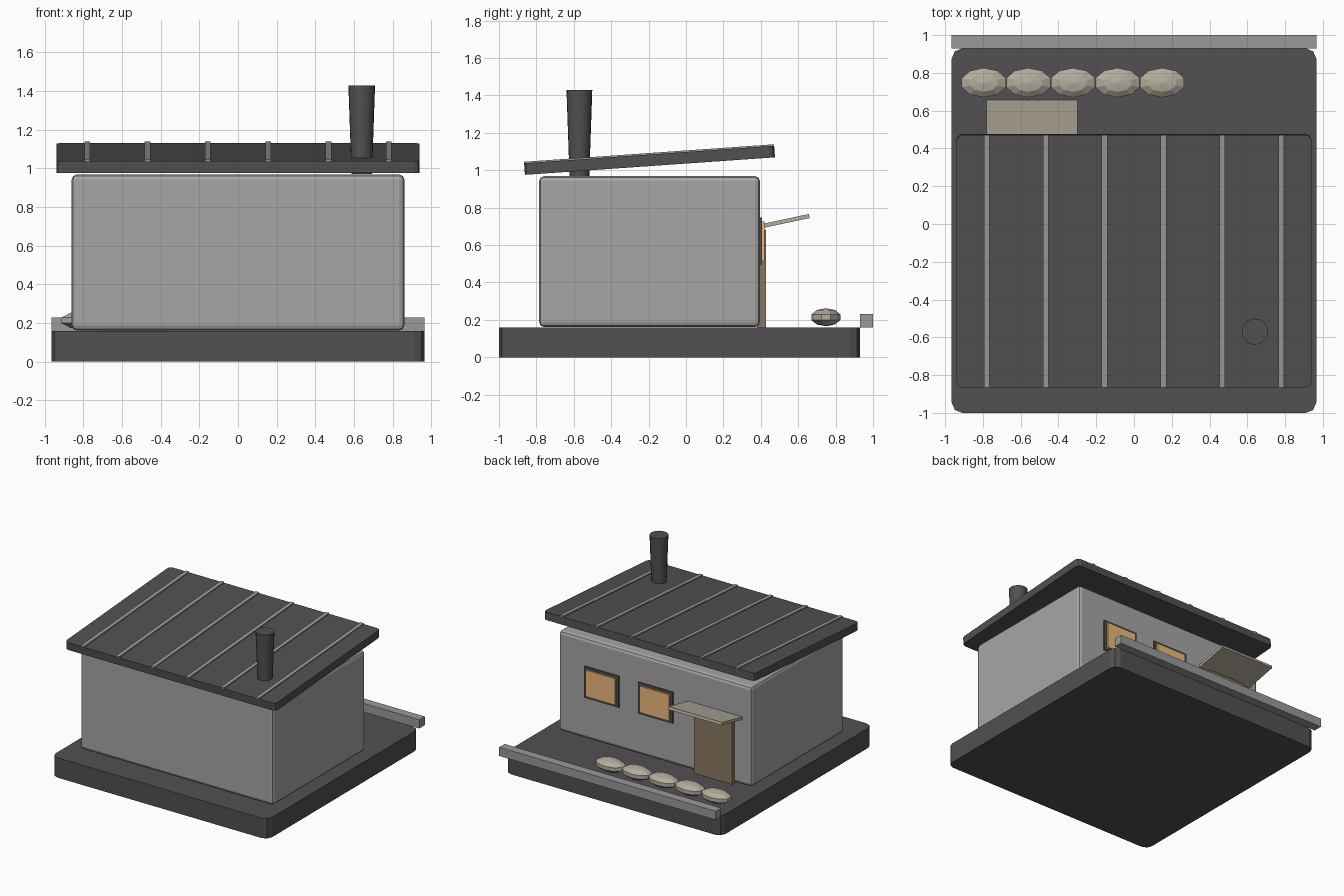
import bpy, bmesh, math
from mathutils import Matrix

if "Cube" in bpy.data.objects:
    bpy.data.objects.remove(bpy.data.objects["Cube"])


def material(name, rgb):
    m = bpy.data.materials.new(name)
    m.diffuse_color = (*rgb, 1)
    m.use_nodes = True
    m.node_tree.nodes["Principled BSDF"].inputs["Base Color"].default_value = m.diffuse_color
    return m


DARK = material("dark_slate", (0.085, 0.08, 0.085))
WALL = material("wall_grey", (0.38, 0.38, 0.38))
TRIM = material("trim_grey", (0.32, 0.32, 0.33))
GLOW = material("warm_glass", (0.85, 0.48, 0.2))
WOOD = material("brown_wood", (0.26, 0.19, 0.12))
CLOTH = material("pale_tan", (0.46, 0.42, 0.34))


def finish(name, bm, mat):
    bmesh.ops.recalc_face_normals(bm, faces=bm.faces)
    me = bpy.data.meshes.new(name)
    bm.to_mesh(me)
    bm.free()
    me.materials.append(mat)
    ob = bpy.data.objects.new(name, me)
    bpy.context.collection.objects.link(ob)
    return ob


def box(name, x, y, z, mat, bevel=0, segments=1, upright_only=False):
    """Box from (min, max) ranges, with optional bevelled edges."""
    bm = bmesh.new()
    bmesh.ops.create_cube(bm, size=1)
    for v in bm.verts:
        for i, (lo, hi) in enumerate((x, y, z)):
            v.co[i] = lo if v.co[i] < 0 else hi
    if bevel:
        edges = [e for e in bm.edges if not upright_only
                 or abs(e.verts[0].co.z - e.verts[1].co.z) > 1e-4]
        bmesh.ops.bevel(bm, geom=edges, offset=bevel, segments=segments,
                        profile=0.5, affect='EDGES')
    return finish(name, bm, mat)


# Ground slab, kerb and main walls
box("base_slab", (-0.965, 0.965), (-1, 0.93), (0, 0.16), DARK, 0.055, 2, True)
box("kerb", (-0.965, 0.965), (0.93, 1.0), (0.16, 0.23), TRIM)
box("walls", (-0.86, 0.86), (-0.785, 0.395), (0.162, 0.968), WALL, 0.025, 2)

# Sloping roof with raised seams
tilt = Matrix.Translation((0, -0.195, 1.053)) @ Matrix.Rotation(math.radians(4), 4, 'X')
roof = box("roof", (-0.94, 0.94), (-0.67, 0.67), (-0.031, 0.031), DARK, 0.03, 2, True)
roof.matrix_world = tilt
for i in range(6):
    x = -0.78 + i * 0.312
    seam = box(f"roof_seam_{i + 1}", (x - 0.015, x + 0.015), (-0.67, 0.67),
               (0.025, 0.039), TRIM)
    seam.matrix_world = tilt

# Flue pipe, widening upward
bm = bmesh.new()
bmesh.ops.create_cone(bm, cap_ends=True, segments=20, radius1=0.053, radius2=0.069,
                      depth=0.46, matrix=Matrix.Translation((0.64, -0.57, 1.2)))
flue = finish("flue_pipe", bm, DARK)
bpy.context.view_layer.objects.active = flue
flue.select_set(True)
bpy.ops.object.shade_smooth_by_angle()

# Windows on the back wall
for i, x in enumerate((0.47, -0.01)):
    box(f"window_frame_{i + 1}", (x - 0.155, x + 0.155), (0.38, 0.407), (0.495, 0.747), DARK)
    box(f"window_pane_{i + 1}", (x - 0.132, x + 0.132), (0.39, 0.42), (0.515, 0.727), GLOW)

# Door with a tilted canopy
box("door", (-0.71, -0.37), (0.38, 0.427), (0.16, 0.68), WOOD)
canopy = box("door_canopy", (-0.24, 0.24), (-0.135, 0.135), (-0.011, 0.011), CLOTH)
canopy.matrix_world = (Matrix.Translation((-0.54, 0.527, 0.727))
                       @ Matrix.Rotation(math.radians(12), 4, 'X'))

# Row of faceted sacks
for i in range(5):
    bm = bmesh.new()
    bmesh.ops.create_uvsphere(bm, u_segments=10, v_segments=5, radius=1)
    r = max(v.co.x for v in bm.verts)
    ry = max(v.co.y for v in bm.verts)
    bmesh.ops.scale(bm, vec=(0.117 / r, 0.078 / ry, 0.048), verts=bm.verts)
    bmesh.ops.translate(bm, vec=(-0.795 + i * 0.236, 0.748, 0.214), verts=bm.verts)
    finish(f"sack_{i + 1}", bm, CLOTH)
